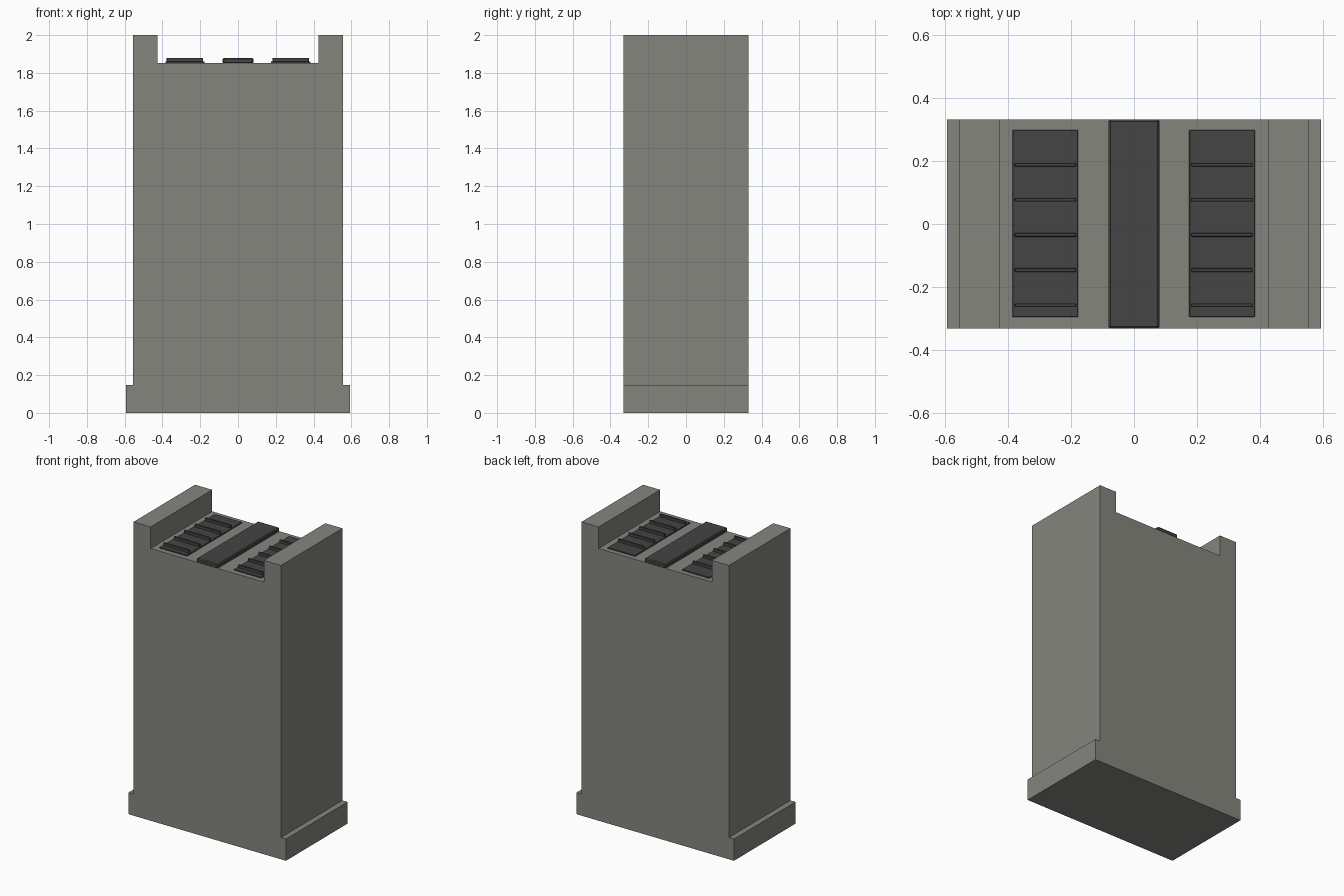
import bpy, bmesh

if "Cube" in bpy.data.objects:
    bpy.data.objects.remove(bpy.data.objects["Cube"])

def material(name, rgb):
    m = bpy.data.materials.new(name)
    m.diffuse_color = (*rgb, 1)
    m.use_nodes = True
    m.node_tree.nodes["Principled BSDF"].inputs["Base Color"].default_value = m.diffuse_color
    return m

STONE = material("warm grey", (0.235, 0.235, 0.212))
DARK = material("dark grey", (0.058, 0.058, 0.058))

def finish(name, bm, mat):
    bmesh.ops.recalc_face_normals(bm, faces=bm.faces)
    me = bpy.data.meshes.new(name)
    bm.to_mesh(me)
    bm.free()
    me.materials.append(mat)
    ob = bpy.data.objects.new(name, me)
    bpy.context.collection.objects.link(ob)
    return ob

def prism(name, profile, y0, y1, mat):
    """Extrude an x-z outline along y."""
    bm = bmesh.new()
    face = bm.faces.new([bm.verts.new((x, y0, z)) for x, z in profile])
    ext = bmesh.ops.extrude_face_region(bm, geom=[face])["geom"]
    verts = [v for v in ext if isinstance(v, bmesh.types.BMVert)]
    bmesh.ops.translate(bm, verts=verts, vec=(0, y1 - y0, 0))
    return finish(name, bm, mat)

def box(name, x, y, z, mat, bevel=0):
    """Box from (min, max) ranges, with optional chamfered edges."""
    ob = prism(name, [(x[0], z[0]), (x[1], z[0]), (x[1], z[1]), (x[0], z[1])], *y, mat)
    if bevel:
        mod = ob.modifiers.new("chamfer", "BEVEL")
        mod.width = bevel
        mod.segments = 1
    return ob

# Body: stepped base, tall sides, and a channel between two top walls
DEPTH, DECK = 0.331, 1.853
half = [(0.593, 0), (0.593, 0.148), (0.555, 0.148), (0.555, 2), (0.426, 2), (0.426, DECK)]
prism("body", half + [(-x, z) for x, z in reversed(half)], -DEPTH, DEPTH, STONE)

# Raised centre strip
box("centre_strip", (-0.081, 0.081), (-DEPTH, DEPTH), (DECK - 0.004, 1.88), DARK, 0.006)

# Side treads: a thin plate with five raised ribs on each side
for side, cx in (("left", -0.281), ("right", 0.279)):
    box(side + "_tread_plate", (cx - 0.104, cx + 0.104), (-0.295, 0.298), (DECK - 0.002, 1.86), DARK, 0.002)
    for i in range(5):
        y = 0.188 - i * 0.1113
        box(f"{side}_tread_rib_{i + 1}", (cx - 0.097, cx + 0.097), (y - 0.006, y + 0.006),
            (DECK, 1.88), DARK, 0.002)
